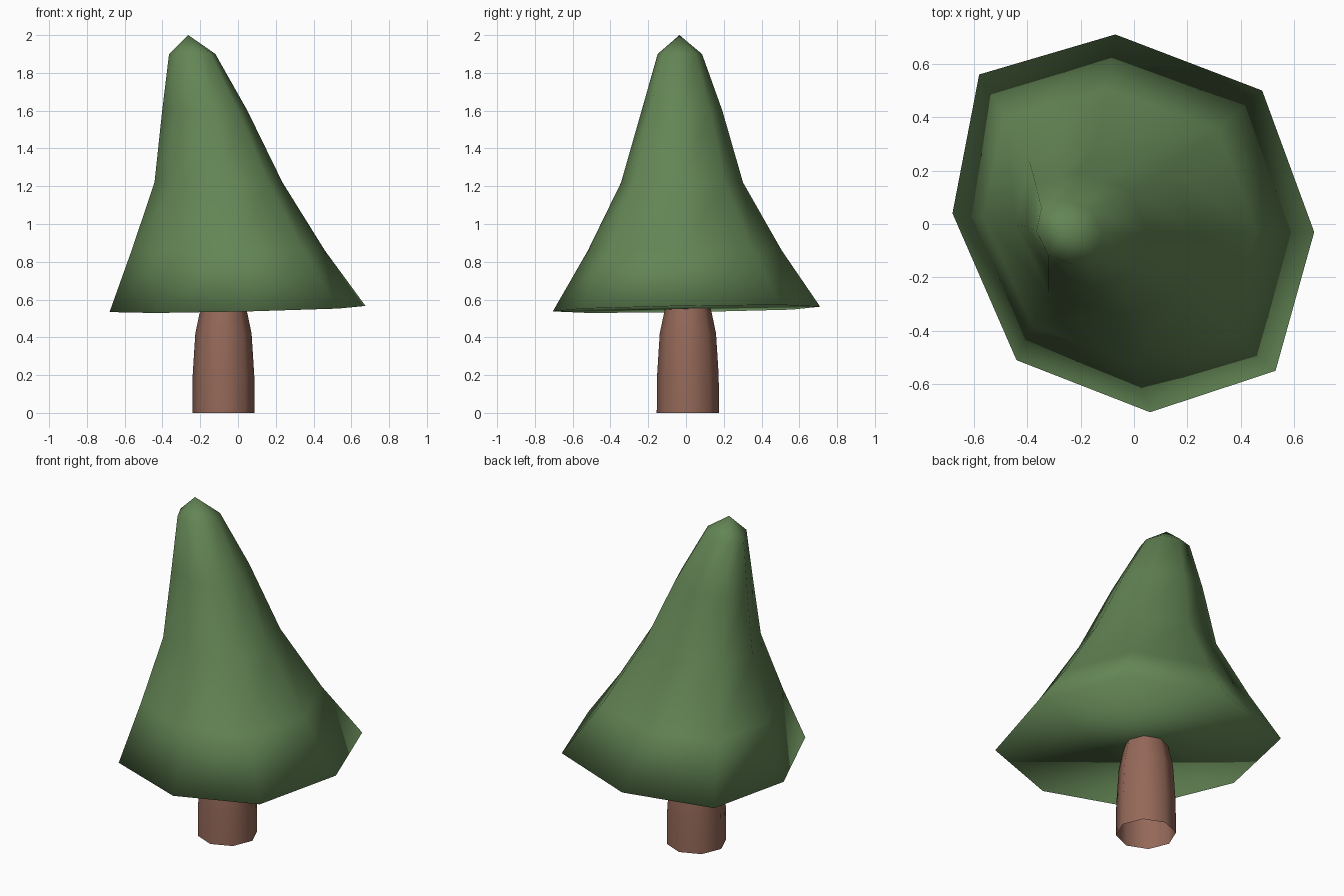
import bpy, bmesh
from math import cos, sin, pi

if "Cube" in bpy.data.objects:
    bpy.data.objects.remove(bpy.data.objects["Cube"])


def material(name, rgb):
    m = bpy.data.materials.new(name)
    m.diffuse_color = (*rgb, 1)
    m.use_nodes = True
    m.node_tree.nodes["Principled BSDF"].inputs["Base Color"].default_value = m.diffuse_color
    return m


def loft(name, rings, mat, apex=None, cap_bottom=False):
    """Skin a stack of equal-sized rings, optionally closed to a tip and at the base."""
    bm = bmesh.new()
    loops = [[bm.verts.new(p) for p in ring] for ring in rings]
    n = len(loops[0])
    for lo, hi in zip(loops, loops[1:]):
        for i in range(n):
            j = (i + 1) % n
            bm.faces.new((lo[i], lo[j], hi[j], hi[i]))
    if apex:
        tip = bm.verts.new(apex)
        for i in range(n):
            bm.faces.new((loops[-1][i], loops[-1][(i + 1) % n], tip))
    if cap_bottom:
        bm.faces.new(loops[0][::-1])
    for f in bm.faces:
        f.smooth = True
    mesh = bpy.data.meshes.new(name)
    bm.to_mesh(mesh)
    bm.free()
    mesh.materials.append(mat)
    obj = bpy.data.objects.new(name, mesh)
    bpy.context.collection.objects.link(obj)
    return obj


green = material("leaf_green", (0.125, 0.235, 0.09))
brown = material("bark_brown", (0.30, 0.14, 0.10))

# Canopy: uneven octagonal rim, shrinking and leaning towards -x as it rises
rim = [(0.06, -0.705), (0.53, -0.55), (0.675, -0.03), (0.48, 0.50),
       (-0.07, 0.71), (-0.58, 0.56), (-0.68, 0.04), (-0.44, -0.51)]
# centre x, centre y, scale x, scale y, height
levels = [(-0.05, -0.008, 0.755, 0.725, 0.86),
          (-0.102, -0.022, 0.50, 0.456, 1.22),
          (-0.175, -0.022, 0.333, 0.302, 1.60),
          (-0.242, -0.033, 0.181, 0.166, 1.90)]
rings = [[(x, y, 0.55 + 0.025 * x + 0.02 * y) for x, y in rim]]
for cx, cy, sx, sy, z in levels:
    rings.append([(cx + sx * x, cy + sy * y, z) for x, y in rim])
loft("canopy", rings, green, apex=(-0.263, -0.035, 2.0), cap_bottom=True)

# Trunk: eight-sided tube, open at the base, narrowing into the canopy
trunk = []
for r, z in [(0.165, 0), (0.163, 0.2), (0.149, 0.42), (0.126, 0.53), (0.11, 0.60)]:
    trunk.append([(-0.077 + r * cos(i * pi / 4), 0.01 + r * sin(i * pi / 4), z)
                  for i in range(8)])
loft("trunk", trunk, brown)
